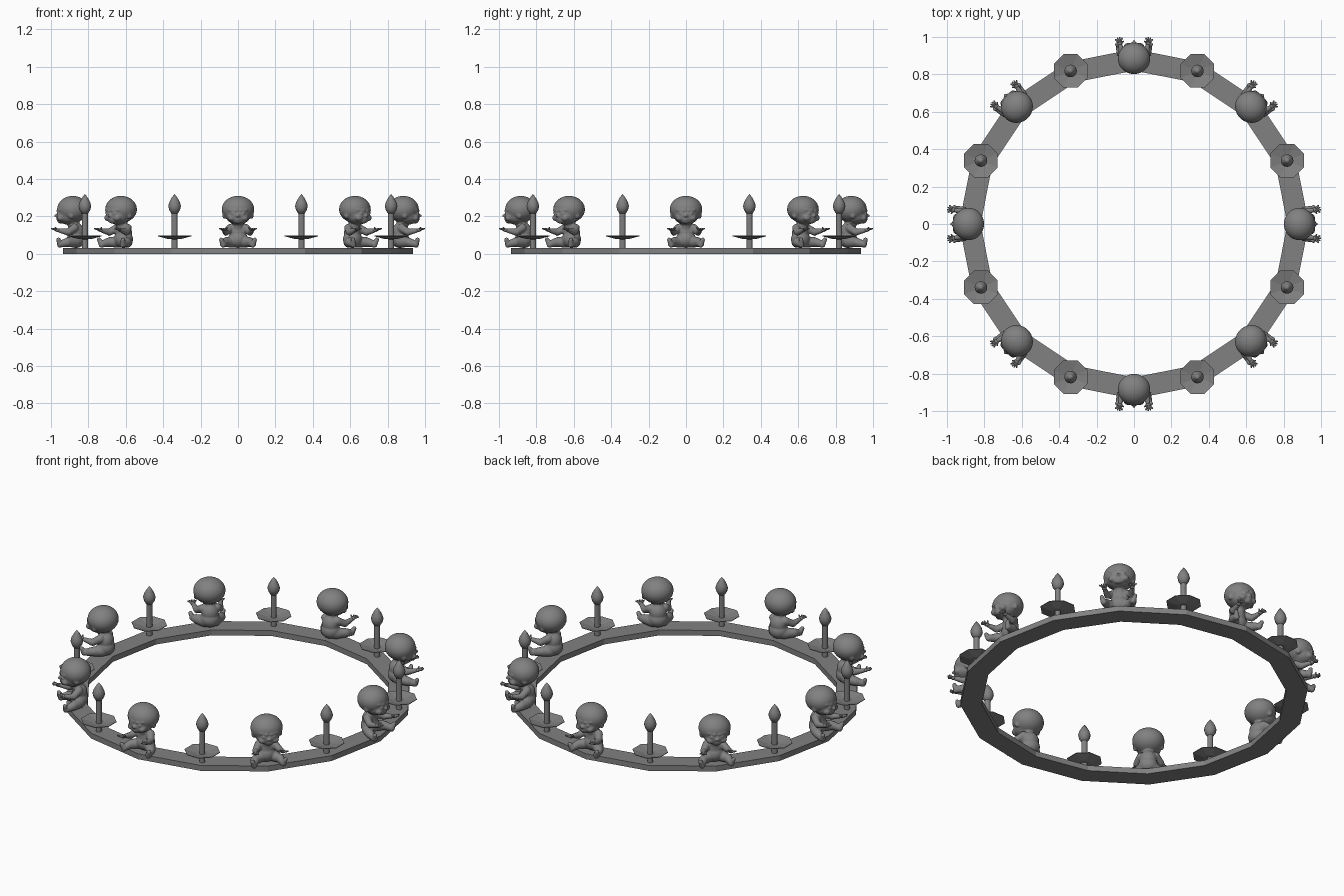
import bpy, bmesh, math
from mathutils import Vector, Matrix

old = bpy.data.objects.get("Cube")
if old:
    bpy.data.objects.remove(old, do_unlink=True)

GREY = (0.22, 0.22, 0.22, 1)
mat = bpy.data.materials.new("plain_grey")
mat.use_nodes = True
mat.diffuse_color = GREY
mat.node_tree.nodes["Principled BSDF"].inputs["Base Color"].default_value = GREY


def to_mesh(bm, name, smooth):
    bmesh.ops.recalc_face_normals(bm, faces=bm.faces)
    for f in bm.faces:
        f.smooth = smooth
    me = bpy.data.meshes.new(name)
    bm.to_mesh(me)
    bm.free()
    me.materials.append(mat)
    return me


def place(me, name, loc=(0, 0, 0), turn=0):
    ob = bpy.data.objects.new(name, me)
    ob.location = loc
    ob.rotation_euler.z = turn
    bpy.context.collection.objects.link(ob)
    return ob


def lathe(name, profile, sides, smooth=False, phase=0.0):
    """Spin a closed (radius, height) outline round z."""
    bm = bmesh.new()
    rings = []
    for i in range(sides):
        a = phase + math.tau * i / sides
        rings.append([bm.verts.new((r * math.cos(a), r * math.sin(a), z)) for r, z in profile])
    n = len(profile)
    for i in range(sides):
        a, b = rings[i], rings[(i + 1) % sides]
        for j in range(n):
            k = (j + 1) % n
            if profile[j][0] + profile[k][0] > 0:
                bm.faces.new((a[j], b[j], b[k], a[k]))
    bmesh.ops.remove_doubles(bm, verts=bm.verts, dist=0.00001)
    return to_mesh(bm, name, smooth)


def ball(bm, centre, radii, seg=20):
    m = Matrix.Translation(centre) @ Matrix.Diagonal((*radii, 1))
    bmesh.ops.create_uvsphere(bm, u_segments=seg, v_segments=seg // 2, radius=1, matrix=m)


def limb(bm, p, q, r1, r2, seg=12):
    """Rounded, tapered tube from p to q."""
    p, q = Vector(p), Vector(q)
    d = q - p
    m = Matrix.Translation((p + q) / 2) @ d.to_track_quat("Z", "Y").to_matrix().to_4x4()
    bmesh.ops.create_cone(bm, cap_ends=True, segments=seg, radius1=r1, radius2=r2,
                          depth=d.length, matrix=m)
    ball(bm, p, (r1,) * 3, seg)
    ball(bm, q, (r2,) * 3, seg)


# Sixteen-sided base ring
place(lathe("base_ring", [(0.82, 0), (0.935, 0), (0.935, 0.032), (0.82, 0.032)], 16), "base_ring")

# Candle parts: stem, shallow octagonal dish, flame
stem = lathe("candle_stem", [(0, 0.03), (0.016, 0.03), (0.016, 0.23), (0, 0.23)], 12)
dish = lathe("candle_dish", [(0, 0.077), (0.037, 0.079), (0.097, 0.094),
                             (0.097, 0.097), (0.037, 0.083), (0, 0.081)], 8, phase=math.pi / 8)
flame = lathe("candle_flame", [(0, 0.212), (0.018, 0.217), (0.029, 0.235), (0.034, 0.255),
                               (0.028, 0.277), (0.014, 0.302), (0, 0.32)], 12, True)

# Baby body, fused from rounded volumes, facing -y
bm = bmesh.new()
ball(bm, (0, 0.006, 0.238), (0.087, 0.083, 0.072), 32)      # hair and skull
ball(bm, (0, -0.017, 0.204), (0.066, 0.064, 0.048), 24)     # face
ball(bm, (0, -0.084, 0.204), (0.009, 0.008, 0.008))         # nose
ball(bm, (0, -0.058, 0.174), (0.026, 0.018, 0.012))         # chin
ball(bm, (0, -0.072, 0.183), (0.016, 0.010, 0.005))         # mouth
limb(bm, (0, 0.018, 0.13), (0, 0.005, 0.18), 0.032, 0.032)  # neck
ball(bm, (0, 0.026, 0.115), (0.047, 0.042, 0.050))          # chest
ball(bm, (0, 0.024, 0.078), (0.054, 0.050, 0.047))          # belly and seat
for s in (-1, 1):
    ball(bm, (s * 0.032, -0.058, 0.192), (0.024, 0.020, 0.018))   # cheek
    ball(bm, (s * 0.028, -0.072, 0.216), (0.011, 0.008, 0.008))   # eye
    limb(bm, (s * 0.012, -0.076, 0.231), (s * 0.046, -0.062, 0.235), 0.006, 0.006)  # brow
    ball(bm, (s * 0.072, -0.002, 0.205), (0.012, 0.014, 0.019))   # ear
    limb(bm, (s * 0.040, 0.016, 0.138), (s * 0.064, -0.018, 0.116), 0.023, 0.019)   # upper arm
    limb(bm, (s * 0.064, -0.018, 0.116), (s * 0.074, -0.066, 0.125), 0.019, 0.012)  # forearm
    limb(bm, (s * 0.030, 0.020, 0.064), (s * 0.068, -0.022, 0.062), 0.032, 0.025)   # thigh
    limb(bm, (s * 0.068, -0.022, 0.062), (s * 0.080, -0.060, 0.052), 0.025, 0.018)  # shin
    limb(bm, (s * 0.079, -0.062, 0.048), (s * 0.090, -0.070, 0.076), 0.016, 0.012)  # foot
body = to_mesh(bm, "baby_body", True)

# Hands with splayed fingers
bm = bmesh.new()
for s in (-1, 1):
    palm = Vector((s * 0.075, -0.076, 0.127))
    ball(bm, palm, (0.014, 0.013, 0.010), 12)
    for i in range(4):
        a = math.radians(-22 + 24 * i)
        tip = palm + Vector((s * math.sin(a), -math.cos(a), 0.25)) * 0.030
        limb(bm, palm, tip, 0.006, 0.004, 8)
    limb(bm, palm, palm + Vector((-s * 0.018, -0.010, 0.012)), 0.006, 0.004, 8)
hands = to_mesh(bm, "baby_hands", True)

# Alternate babies and candles round the ring
for i in range(8):
    a = math.tau * i / 8
    spot = (0.89 * math.cos(a), 0.89 * math.sin(a), 0)
    baby = place(body, f"baby_body_{i + 1}", spot, a + math.pi / 2)
    fuse = baby.modifiers.new("fuse", "REMESH")
    fuse.mode = "VOXEL"
    fuse.voxel_size = 0.005
    fuse.use_smooth_shade = True
    soften = baby.modifiers.new("soften", "SMOOTH")
    soften.factor = 0.5
    soften.iterations = 3
    place(hands, f"baby_hands_{i + 1}", spot, a + math.pi / 2)

    b = a + math.pi / 8
    spot = (0.886 * math.cos(b), 0.886 * math.sin(b), 0)
    for me in (stem, dish, flame):
        place(me, f"{me.name}_{i + 1}", spot)
